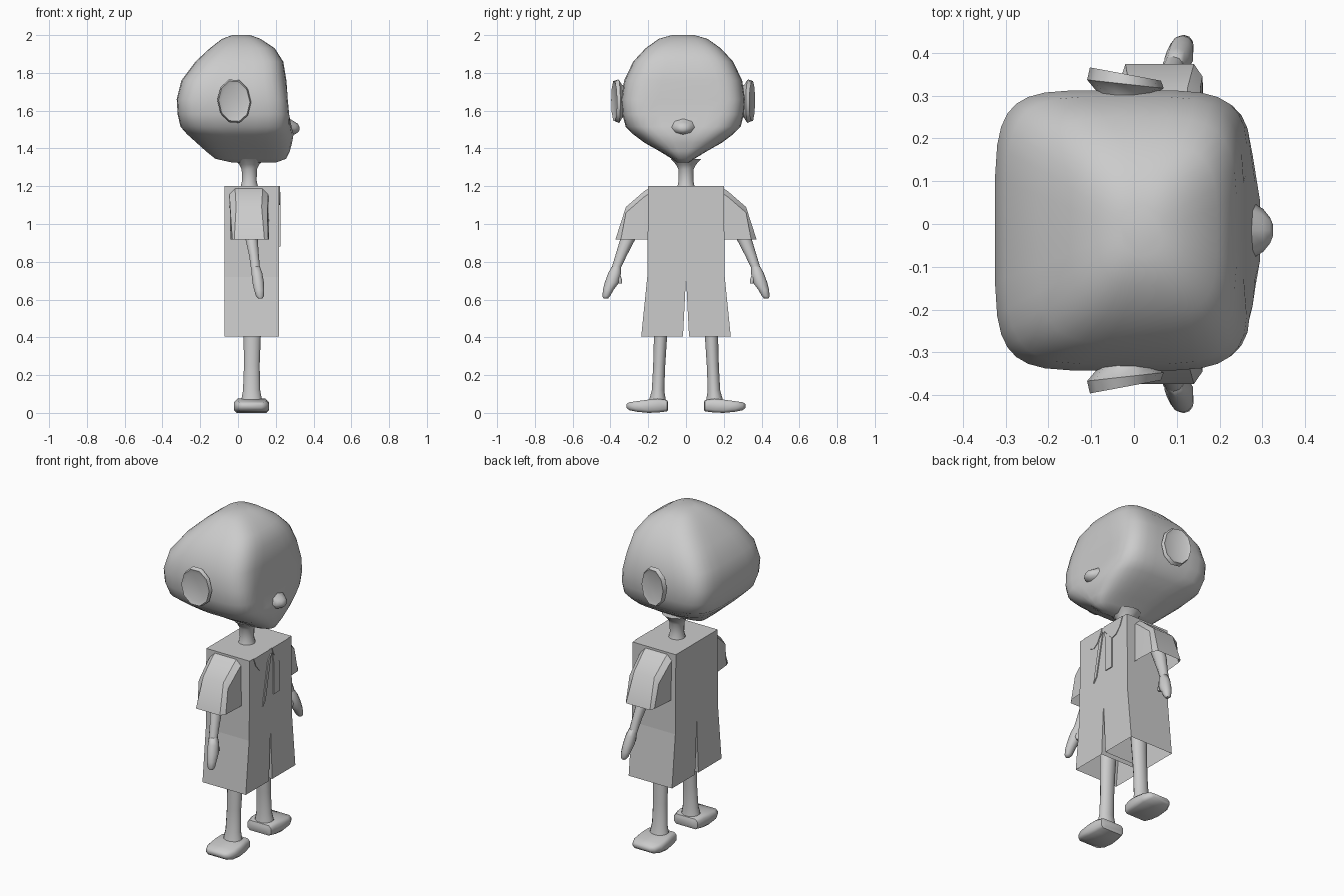
import bpy, bmesh, math
from mathutils import Vector

if "Cube" in bpy.data.objects:
    bpy.data.objects.remove(bpy.data.objects["Cube"])


def finish(name, bm, angle=40):
    bmesh.ops.recalc_face_normals(bm, faces=bm.faces)
    me = bpy.data.meshes.new(name)
    bm.to_mesh(me)
    bm.free()
    ob = bpy.data.objects.new(name, me)
    bpy.context.collection.objects.link(ob)
    bpy.ops.object.select_all(action='DESELECT')
    bpy.context.view_layer.objects.active = ob
    ob.select_set(True)
    if angle:
        bpy.ops.object.shade_smooth_by_angle(angle=math.radians(angle))
    return ob


def loft(name, rings, caps=(True, True), angle=40):
    bm = bmesh.new()
    vs = [[bm.verts.new(p) for p in r] for r in rings]
    n = len(vs[0])
    for a, b in zip(vs, vs[1:]):
        for i in range(n):
            j = (i + 1) % n
            bm.faces.new((a[i], a[j], b[j], b[i]))
    for use, ring in zip(caps, (vs[0], vs[-1])):
        if use:
            bm.faces.new(ring)
    return finish(name, bm, angle)


def oval(x, y, z, rx, ry, p=2, n=12):
    # Horizontal superellipse ring
    out = []
    for i in range(n):
        t = 2 * math.pi * (i + .5) / n
        c, s = math.cos(t), math.sin(t)
        out.append((x + rx * math.copysign(abs(c) ** (2 / p), c),
                    y + ry * math.copysign(abs(s) ** (2 / p), s), z))
    return out


def rect(x0, x1, y0, y1, z):
    return [(x0, y0, z), (x1, y0, z), (x1, y1, z), (x0, y1, z)]


def slab(name, pts, x0, x1, angle=30):
    # Extrude a y-z outline along x
    return loft(name, [[(x, y, z) for y, z in pts] for x in (x0, x1)], angle=angle)


# Head: rows of z, back x, front x, half width, squareness
HY = -.015
head_rows = [(1.325, -.03, .20, .03, 2.5), (1.345, -.12, .255, .06, 3), (1.385, -.17, .275, .125, 3),
             (1.43, -.22, .287, .205, 3.2), (1.475, -.27, .29, .265, 3.6), (1.515, -.305, .283, .305, 4.5),
             (1.58, -.32, .281, .322, 5), (1.66, -.325, .273, .328, 5), (1.76, -.30, .257, .313, 4.5),
             (1.86, -.225, .24, .265, 4), (1.93, -.15, .195, .20, 3.5), (1.98, -.085, .12, .13, 3),
             (2.0, -.03, .065, .06, 2.5)]
rings = []
for z, b, f, w, p in head_rows:
    ring = oval((b + f) / 2, HY, z, (f - b) / 2, w, p, 32)
    for k, (x, y, zz) in enumerate(ring):
        if x > .22 and 1.46 < z < 1.8:
            # Soft brow, eye hollows and nose bridge
            d = abs(y - HY)
            x += .014 * math.exp(-(d / .07) ** 2) * (z < 1.7)
            x -= .012 * math.exp(-((d - .14) / .06) ** 2) * (1.55 < z < 1.7)
            ring[k] = (x, y, zz)
    rings.append(ring)
loft("head", rings, angle=60)

# Nose
nose = []
for x, w, z0, z1 in ((.27, .07, 1.47, 1.56), (.302, .05, 1.475, 1.54), (.318, .03, 1.485, 1.53), (.325, .013, 1.495, 1.515)):
    zc, h = (z0 + z1) / 2, (z1 - z0) / 2
    nose.append([(x, HY + w * math.cos(t), zc + h * math.sin(t)) for t in [i * math.pi / 4 for i in range(8)]])
loft("nose", nose, (False, True), 60)

# Neck
loft("neck", [oval(.06, 0, z, r, r) for z, r in
              ((1.15, .06), (1.2, .047), (1.23, .04), (1.29, .042), (1.315, .055), (1.345, .085))])

# Shirt and shorts body, open at the hems
X0, X1 = -.072, .218
loft("shirt", [rect(X0, X1, -.205, .205, .72), rect(X0, X1, -.2, .2, 1.2)], (False, True), 0)


def path_tube(name, rows, s, p=2, n=10, angle=60):
    # Rows: x, y, z, x radius, y radius
    return loft(name, [oval(x, s * y, z, rx, ry, p, n) for x, y, z, rx, ry in rows], angle=angle)


for s, side in ((1, "left"), (-1, "right")):
    # Shorts leg
    loft(side + "_shorts_leg", [rect(X0, X1, s * .016, s * .237, .405), rect(X0, X1, 0, s * .205, .72)], (False, False), 0)

    # Sleeve, open at the cuff
    bm = bmesh.new()
    cols = []
    for y, yb, zt, a, b, a2, b2 in ((.195, .195, 1.19, -.045, .16, -.04, .165),
                                    (.22, .24, 1.175, -.045, .16, -.04, .165),
                                    (.318, .345, 1.09, -.04, .155, -.03, .16)):
        cols.append([bm.verts.new(q) for q in ((a2, s * yb, .917), (a, s * y, zt - .03), (a + .03, s * y, zt),
                                               (b - .03, s * y, zt), (b, s * y, zt - .03), (b2, s * yb, .917))])
    for c, d in zip(cols, cols[1:]):
        for i in range(5):
            bm.faces.new((c[i], c[i + 1], d[i + 1], d[i]))
    o = cols[-1]
    lo = [bm.verts.new(q) for q in ((-.02, s * .374, .917), (.14, s * .374, .917))]
    bm.faces.new((o[0], o[1], o[2], lo[0]))
    bm.faces.new((o[2], o[3], lo[1], lo[0]))
    bm.faces.new((o[3], o[4], o[5], lo[1]))
    finish(side + "_sleeve", bm, 35)

    # Arm, hand and thumb
    path_tube(side + "_arm", [(.06, .25, 1.05, .04, .045), (.072, .308, .92, .034, .04),
                              (.085, .345, .83, .027, .03), (.093, .372, .76, .025, .024)], s)
    path_tube(side + "_hand", [(.093, .368, .775, .024, .024), (.1, .378, .74, .03, .034), (.107, .392, .69, .032, .038),
                               (.112, .412, .65, .028, .028), (.116, .422, .618, .022, .02), (.118, .425, .605, .012, .012)], s)
    path_tube(side + "_thumb", [(.095, .368, .745, .018, .018), (.105, .352, .705, .018, .014),
                                (.108, .347, .685, .011, .01)], s, n=8)

    # Leg
    path_tube(side + "_leg", [(.075, .125, .6, .052, .045), (.075, .135, .4, .047, .036), (.073, .142, .25, .043, .033),
                              (.072, .148, .12, .047, .034), (.072, .152, .05, .06, .05)], s, n=12)

    # Foot, toes turned outward
    foot = []
    for y, w, z0, z1 in ((.094, .06, .018, .055), (.1, .078, .008, .068), (.15, .088, .002, .075), (.2, .093, 0, .07),
                         (.26, .092, .006, .062), (.3, .075, .014, .056), (.314, .055, .026, .048)):
        b = min(.014, (z1 - z0) * .3)
        foot.append([(.072 + q, s * y, z) for q, z in ((-w + b, z0), (w - b, z0), (w, z0 + b), (w, z1 - b),
                                                      (w - b, z1), (-w + b, z1), (-w, z1 - b), (-w, z0 + b))])
    loft(side + "_foot", foot, angle=50)

    # Ear: narrow root flaring to a tilted flat disc
    ear = []
    for y0, y1, k in ((.30, .30, .75), (.325, .318, .8), (.352, .332, 1.08), (.381, .35, 1), (.372, .345, .8)):
        ring = []
        for i in range(10):
            t = 2 * math.pi * i / 10
            u, v = math.cos(t), math.sin(t)
            x, z = -.02 + .083 * k * u, 1.65 + .11 * k * v - .006 * u
            f = (u * min(k, 1) + 1) / 2
            ring.append((x, HY + s * (y0 + (y1 - y0) * f), z))
        ear.append(ring)
    loft(side + "_ear", ear, angle=45)

    # Collar flap
    slab(side + "_collar", [(s * y, z) for y, z in ((.165, 1.2), (.145, 1.15), (.11, 1.11), (.08, 1.1),
                                                    (.05, 1.12), (.02, 1.17), (.01, 1.2))], .21, .222)

# Neckerchief tails
slab("scarf_tail_right", [(0, 1.17), (-.03, 1.14), (-.08, .88), (-.055, .91)], .2, .224)
slab("scarf_tail_left", [(.01, 1.17), (.075, 1.1), (.075, .917), (.025, .917), (.025, 1.1)], .2, .224)
